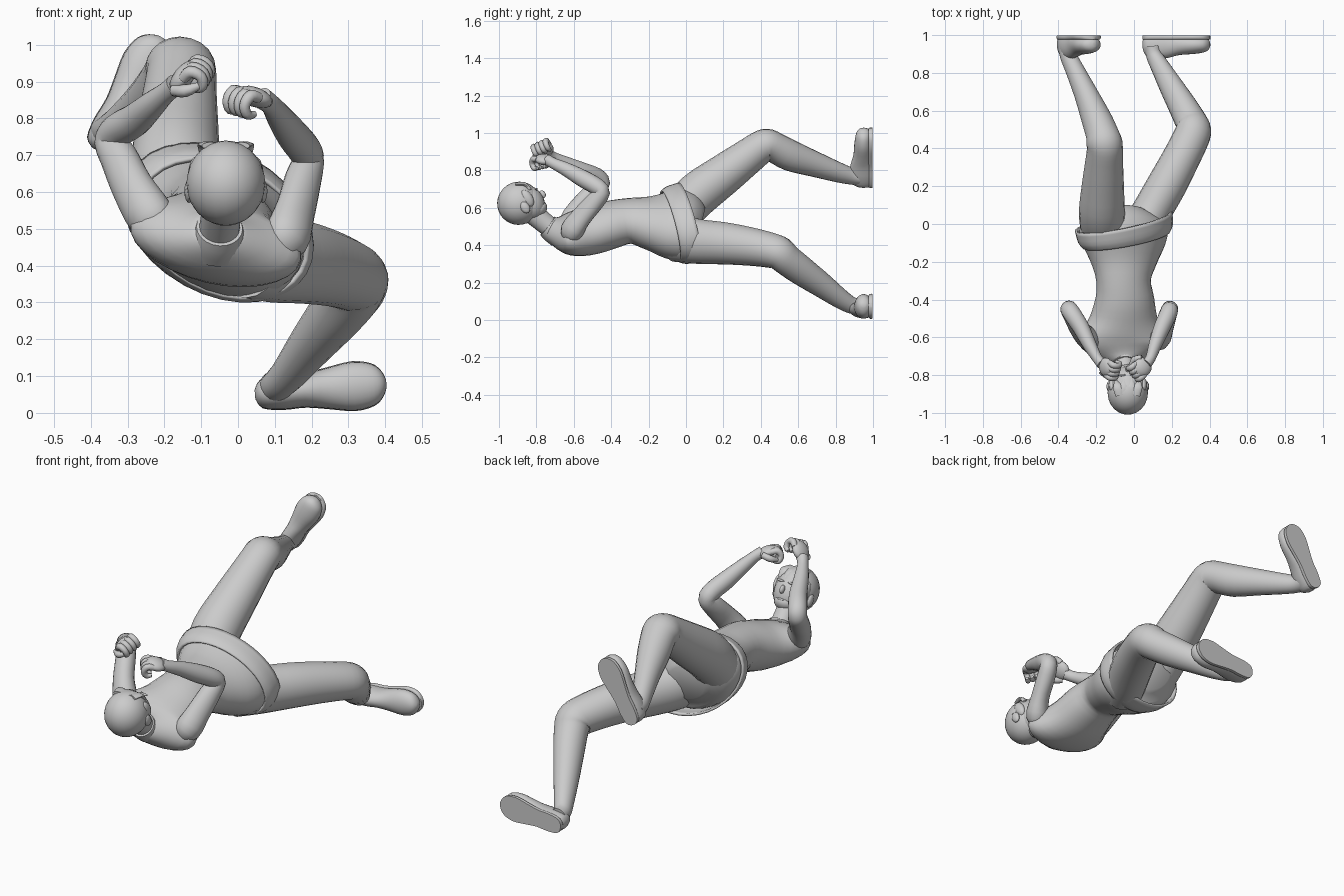
import bpy, bmesh, math
from mathutils import Vector as V


def finish(name, bm):
    bmesh.ops.recalc_face_normals(bm, faces=bm.faces)
    me = bpy.data.meshes.new(name)
    bm.to_mesh(me)
    bm.free()
    ob = bpy.data.objects.new(name, me)
    bpy.context.collection.objects.link(ob)
    bpy.ops.object.select_all(action='DESELECT')
    bpy.context.view_layer.objects.active = ob
    ob.select_set(True)
    bpy.ops.object.shade_smooth_by_angle(angle=math.radians(45))
    return ob


def cat(p, i, t):
    a, b, c, d = p[max(i-1, 0)], p[i], p[i+1], p[min(i+2, len(p)-1)]
    return [0.5*(2*q + (r-o)*t + (2*o-5*q+4*r-s)*t*t + (3*q-o-3*r+s)*t**3)
            for o, q, r, s in zip(a, b, c, d)]


def loft(name, keys, side=(1, 0, 0), side2=None, n=20, sub=3, cap=True, ymax=None):
    """Skin through ellipses (x, y, z, radius along side, radius across)."""
    rows = [cat(keys, i, k/sub) for i in range(len(keys)-1) for k in range(sub)] + [keys[-1]]
    bm, rings = bmesh.new(), []
    s0, s1 = V(side), V(side2 or side)
    for j, r in enumerate(rows):
        c = V(r[:3])
        t = (V(rows[min(j+1, len(rows)-1)][:3]) - V(rows[max(j-1, 0)][:3])).normalized()
        u = s0.lerp(s1, j/(len(rows)-1))
        u = (u - t*u.dot(t)).normalized()
        w = t.cross(u)
        ring = []
        for k in range(n):
            a = 2*math.pi*k/n
            p = c + u*(r[3]*math.cos(a)) + w*(r[4]*math.sin(a))
            if ymax:
                p.y = min(p.y, ymax)
            ring.append(bm.verts.new(p))
        rings.append(ring)
    for A, B in zip(rings, rings[1:]):
        for k in range(n):
            bm.faces.new((A[k], A[(k+1) % n], B[(k+1) % n], B[k]))
    if cap:
        bm.faces.new(rings[0])
        bm.faces.new(rings[-1])
    return finish(name, bm)


def ball(name, c, axes, radii, seg=24):
    bm = bmesh.new()
    bmesh.ops.create_uvsphere(bm, u_segments=seg, v_segments=seg*2//3, radius=1)
    x, y, z = (V(a).normalized() for a in axes)
    for v in bm.verts:
        v.co = V(c) + x*(v.co.x*radii[0]) + y*(v.co.y*radii[1]) + z*(v.co.z*radii[2])
    return finish(name, bm)


# Torso: shoulders to hips, rolling towards the raised leg
loft("torso", [
    (-.052, -.735, .5, .06, .055), (-.056, -.7, .482, .135, .075), (-.06, -.65, .468, .225, .1),
    (-.06, -.59, .465, .232, .115), (-.055, -.5, .48, .185, .125), (-.05, -.4, .51, .16, .125),
    (-.055, -.3, .53, .148, .118), (-.055, -.2, .52, .185, .135), (-.055, -.1, .51, .235, .165),
    (-.055, -.03, .51, .25, .175), (-.055, .03, .51, .22, .15), (-.055, .08, .5, .12, .09)],
    (1, 0, -.1), (.82, 0, -.55), n=28)

# Flared jacket hem
hem = loft("jacket_hem", [
    (-.04, -.085, .5, .25, .175), (-.045, -.05, .507, .272, .19), (-.055, .015, .52, .28, .197)],
    (.86, 0, -.5), n=32, cap=False)
m = hem.modifiers.new("thickness", 'SOLIDIFY')
m.thickness = .012

# Neck and collar
loft("neck", [(-.055, -.66, .45, .06, .06), (-.05, -.74, .505, .055, .055),
              (-.04, -.83, .58, .055, .06)])
loft("collar", [(-.055, -.68, .462, .085, .075), (-.053, -.71, .48, .075, .07),
                (-.05, -.74, .503, .063, .063)])

# Head: F is where the face looks, U is the crown
X, F, U = V((1, 0, 0)), V((0, .85, .53)), V((0, -.53, .85))
H = V((-.033, -.885, .622))


def head_part(name, x, f, u, radii, seg=24):
    return ball(name, H + X*x + F*f + U*u, (X, F, U), radii, seg)


head_part("hair", 0, -.006, .006, (.107, .117, .115))
head_part("face", 0, .042, -.02, (.084, .08, .1))
head_part("jaw", 0, .058, -.075, (.058, .058, .042))
head_part("nose", 0, .125, -.02, (.012, .018, .022), 12)
head_part("mouth", 0, .108, -.068, (.022, .009, .006), 12)
for s in (-1, 1):
    head_part("ear", s*.1, .01, -.03, (.013, .024, .034), 12)
    head_part("brow", s*.034, .113, .02, (.024, .007, .006), 12)
    head_part("sideburn", s*.082, .045, .005, (.02, .03, .05), 12)
    # Swept locks of hair over the forehead
    for x in (.018, .052):
        pts = [H + X*(s*x*k) + F*f + U*u for k, f, u in
               ((.8, .035, .1), (1, .075, .075), (1.2, .102-x*.4, .035))]
        loft("fringe_lock", [(*p, a, .01) for p, a in zip(pts, (.024, .026, .008))], n=12)

# Arms
loft("right_arm", [
    (-.2, -.62, .49, .03, .04), (-.235, -.612, .53, .06, .066), (-.285, -.56, .61, .052, .06),
    (-.322, -.49, .69, .049, .053), (-.345, -.45, .735, .046, .044), (-.325, -.48, .768, .047, .046),
    (-.28, -.55, .795, .044, .046), (-.235, -.64, .835, .036, .038), (-.195, -.71, .87, .027, .029),
    (-.17, -.74, .89, .03, .03)], (.7, .5, -.3))
loft("left_arm", [
    (.09, -.62, .44, .03, .04), (.13, -.612, .475, .058, .066), (.156, -.56, .55, .047, .06),
    (.176, -.49, .63, .047, .053), (.19, -.45, .682, .044, .044), (.18, -.48, .715, .046, .046),
    (.148, -.55, .755, .044, .046), (.112, -.64, .805, .035, .037), (.088, -.71, .838, .027, .029),
    (.065, -.74, .855, .03, .03)], (.7, -.5, .3))


# Fists: palm, four curled fingers and a thumb
def fist(side, c, fwd, curl):
    c, f, k = V(c), V(fwd).normalized(), V(curl).normalized()
    k = (k - f*k.dot(f)).normalized()
    s = f.cross(k)
    ball(side+"_palm", c, (f, k, s), (.052, .027, .05), 16)
    for i in range(4):
        o = c + s*((i-1.5)*.025)
        pts = [o + f*a + k*b for a, b in ((.015, 0), (.046, .004), (.054, .034), (.033, .054), (.01, .045))]
        loft(side+"_finger", [(*p, r, r) for p, r in zip(pts, (.015, .017, .015, .014, .009))], s, n=10)
    pts = [c - s*.04 - f*.03, c - s*.055 + k*.025, c - s*.042 + f*.03 + k*.045]
    loft(side+"_thumb", [(*p, r, r) for p, r in zip(pts, (.016, .017, .01))], s+f, n=10)


fist("right", (-.148, -.758, .913), (.45, -.4, .55), (.65, .1, -.6))
fist("left", (.045, -.758, .858), (-.5, -.45, .2), (-.15, .1, -.9))

# Legs
loft("right_leg", [
    (-.16, -.04, .56, .12, .11), (-.17, .06, .67, .122, .12), (-.165, .2, .775, .112, .11),
    (-.158, .33, .872, .1, .096), (-.154, .4, .923, .095, .089), (-.158, .435, .935, .095, .087),
    (-.168, .475, .922, .088, .082), (-.2, .56, .878, .08, .083), (-.255, .69, .832, .063, .068),
    (-.315, .82, .787, .05, .053), (-.347, .89, .768, .045, .045), (-.357, .945, .765, .045, .045)])
loft("left_leg", [
    (.03, -.05, .44, .11, .13), (.09, .06, .42, .105, .12), (.17, .2, .41, .105, .113),
    (.245, .34, .393, .1, .103), (.302, .455, .372, .097, .094), (.314, .5, .356, .095, .09),
    (.305, .535, .325, .086, .084), (.265, .61, .268, .076, .08), (.202, .72, .19, .063, .068),
    (.14, .83, .11, .049, .053), (.108, .89, .077, .043, .045), (.1, .94, .07, .043, .045)],
    (1, -.5, 0))


# Shoes: soles flat against the y = 1 plane, with a thin sole edge
def shoe(side, heel, toe):
    h, t = V(heel), V(toe)
    w = (t-h).cross(V((0, 1, 0)))
    prof = ((0, .012, .02), (.05, .038, .06), (.2, .047, .078), (.38, .046, .07), (.55, .055, .055),
            (.75, .066, .05), (.9, .056, .042), (.97, .034, .03), (1, .01, .012))
    up = [(*h.lerp(t, q), a, b) for q, a, b in prof]
    loft(side+"_shoe", up, w, n=24, ymax=.985)
    low = [(x, .99, z, a*1.03, .035) for x, y, z, a, b in up]
    ob = loft(side+"_sole", low, w, n=24, ymax=.997)
    for v in ob.data.vertices:
        v.co.y = max(v.co.y, .977)


shoe("right", (-.385, .95, .714), (-.207, .95, 1.02))
shoe("left", (.046, .95, .05), (.403, .95, .08))
